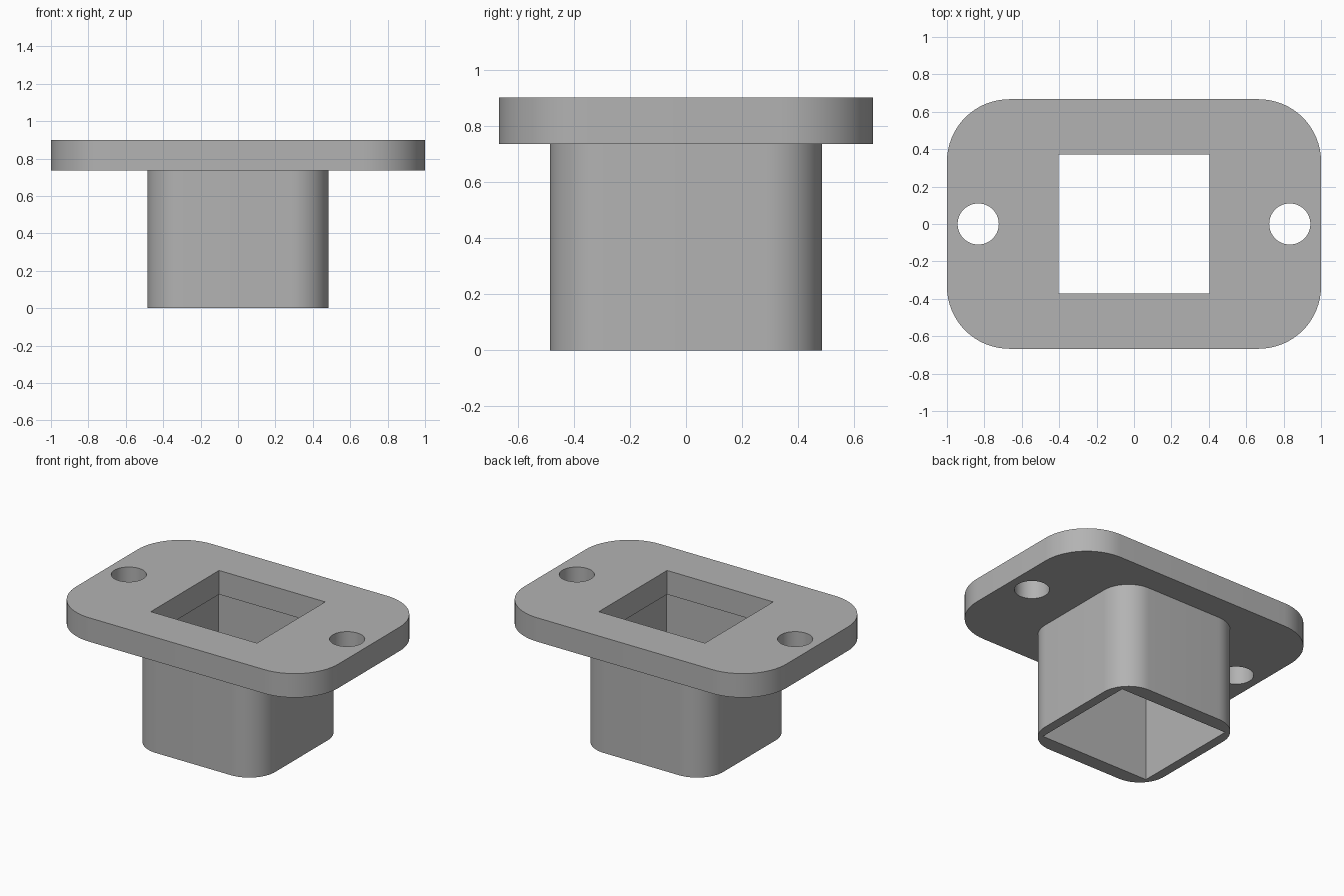
import bpy
import bmesh
from math import cos, sin, pi, radians

default = bpy.data.objects.get("Cube")
if default:
    bpy.data.objects.remove(default, do_unlink=True)

HEIGHT = 0.9
SEAT = 0.735          # underside of the flange

grey = bpy.data.materials.new("grey")
grey.use_nodes = True
colour = (0.45, 0.45, 0.45, 1)
grey.diffuse_color = colour
grey.node_tree.nodes["Principled BSDF"].inputs["Base Color"].default_value = colour


def rounded_rect(hx, hy, r, steps=16):
    """Outline of a rectangle with rounded corners."""
    points = []
    for i, (sx, sy) in enumerate([(1, 1), (-1, 1), (-1, -1), (1, -1)]):
        for k in range(steps + 1):
            a = (i + k / steps) * pi / 2
            points.append((sx * (hx - r) + r * cos(a), sy * (hy - r) + r * sin(a)))
    return points


def rect(hx, hy):
    return [(hx, hy), (-hx, hy), (-hx, -hy), (hx, -hy)]


def circle(cx, r, sides=48):
    return [(cx + r * cos(2 * pi * k / sides), r * sin(2 * pi * k / sides))
            for k in range(sides)]


def prism(name, outline, z0, z1):
    """Extrude an outline between two heights."""
    bm = bmesh.new()
    face = bm.faces.new([bm.verts.new((x, y, z0)) for x, y in outline])
    top = bmesh.ops.extrude_face_region(bm, geom=[face])["geom"]
    bmesh.ops.translate(bm, vec=(0, 0, z1 - z0),
                        verts=[v for v in top if isinstance(v, bmesh.types.BMVert)])
    bmesh.ops.recalc_face_normals(bm, faces=bm.faces)
    mesh = bpy.data.meshes.new(name)
    bm.to_mesh(mesh)
    bm.free()
    mesh.materials.append(grey)
    obj = bpy.data.objects.new(name, mesh)
    bpy.context.collection.objects.link(obj)
    return obj


def pierced_plate(name, outline, holes, z0, z1):
    """Extruded outline with holes cut right through it."""
    obj = prism(name, outline, z0, z1)
    bpy.ops.object.select_all(action="DESELECT")
    bpy.context.view_layer.objects.active = obj
    obj.select_set(True)
    for hole in holes:
        cutter = prism("cutter", hole, z0 - 0.1, z1 + 0.1)
        cutter.hide_render = True
        cut = obj.modifiers.new("hole", "BOOLEAN")
        cut.operation = "DIFFERENCE"
        cut.solver = "EXACT"
        cut.object = cutter
        bpy.ops.object.modifier_apply(modifier=cut.name)
        bpy.data.objects.remove(cutter, do_unlink=True)
    bpy.ops.object.shade_smooth_by_angle(angle=radians(30))
    return obj


# Mounting flange with the central opening and two screw holes
pierced_plate("flange", rounded_rect(1, 0.667, 0.333),
              [rect(0.405, 0.372), circle(-0.833, 0.11), circle(0.833, 0.11)],
              SEAT, HEIGHT)

# Hollow sleeve below the flange, slightly wider inside than the opening
pierced_plate("sleeve", rounded_rect(0.485, 0.485, 0.2),
              [rect(0.42, 0.385)], 0, SEAT)
